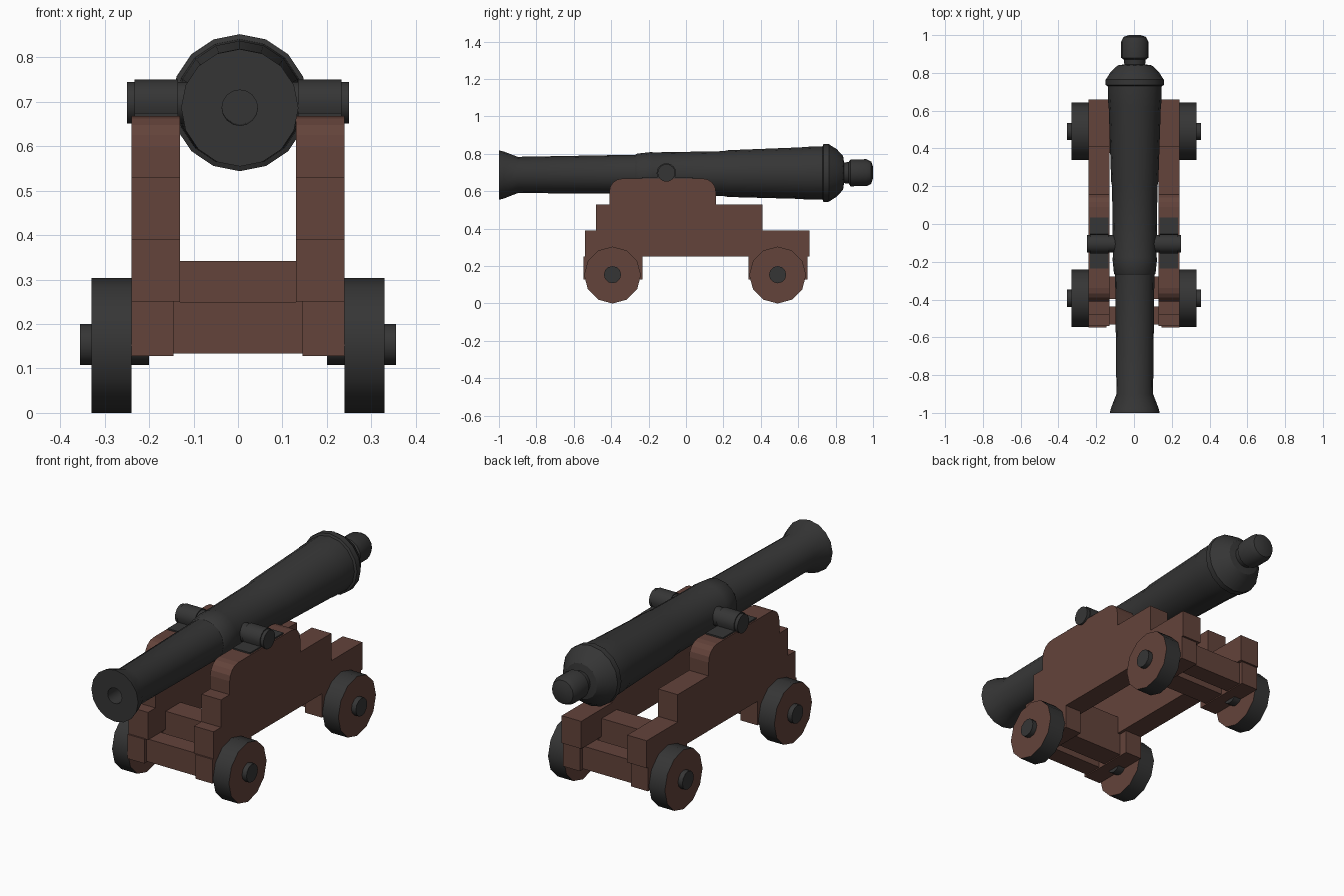
import bpy, bmesh, math
from mathutils import Matrix, Vector

if "Cube" in bpy.data.objects:
    bpy.data.objects.remove(bpy.data.objects["Cube"])


def material(name, rgb):
    m = bpy.data.materials.new(name)
    m.diffuse_color = (*rgb, 1)
    m.use_nodes = True
    m.node_tree.nodes["Principled BSDF"].inputs["Base Color"].default_value = m.diffuse_color
    return m


IRON = material("dark iron", (0.036, 0.036, 0.036))
WOOD = material("red brown wood", (0.125, 0.056, 0.043))


def finish(name, bm, mats, smooth=None):
    bmesh.ops.recalc_face_normals(bm, faces=bm.faces)
    me = bpy.data.meshes.new(name)
    bm.to_mesh(me)
    bm.free()
    ob = bpy.data.objects.new(name, me)
    bpy.context.collection.objects.link(ob)
    for m in mats:
        me.materials.append(m)
    if smooth:
        bpy.ops.object.select_all(action='DESELECT')
        ob.select_set(True)
        bpy.context.view_layer.objects.active = ob
        bpy.ops.object.shade_smooth_by_angle(angle=math.radians(smooth))
    return ob


def box(name, x, y, z, mat=WOOD):
    bm = bmesh.new()
    bmesh.ops.create_cube(bm, size=1)
    for v in bm.verts:
        v.co = [(a + b) / 2 + c * (b - a) for (a, b), c in zip((x, y, z), v.co)]
    return finish(name, bm, [mat])


def extrude_x(name, pts, x0, x1, mat, smooth=None):
    """Extrude a (y, z) outline along x."""
    bm = bmesh.new()
    face = bm.faces.new([bm.verts.new((x0, y, z)) for y, z in pts])
    ext = bmesh.ops.extrude_face_region(bm, geom=[face])
    bmesh.ops.translate(bm, vec=(x1 - x0, 0, 0),
                        verts=[g for g in ext["geom"] if isinstance(g, bmesh.types.BMVert)])
    return finish(name, bm, [mat], smooth)


def ring(y, z, r, n, a0=0, a1=360):
    """Arc points in the yz plane; a full circle leaves out its end point."""
    full = a1 - a0 == 360
    return [(y + r * math.cos(t), z + r * math.sin(t)) for t in
            (math.radians(a0 + (a1 - a0) * i / n) for i in range(n if full else n + 1))]


# barrel: lathed profile of (y, radius), from bore bottom to the rear knob
PROFILE = [(-0.6, 0), (-0.6, 0.04), (-1, 0.04), (-1, 0.132), (-0.975, 0.126), (-0.9, 0.097),
           (-0.27, 0.104), (-0.262, 0.11), (-0.185, 0.118), (-0.175, 0.116), (0.2, 0.12),
           (0.225, 0.125), (0.62, 0.138), (0.63, 0.14), (0.73, 0.143), (0.735, 0.154),
           (0.765, 0.154), (0.775, 0.146), (0.805, 0.128), (0.84, 0.09), (0.845, 0.055),
           (0.87, 0.058), (0.88, 0.072), (0.965, 0.072), (0.99, 0.06), (1, 0.03), (1, 0)]
SIDES = 16
bm = bmesh.new()
rows = []
for y, r in PROFILE:
    zc = 0.693 + 0.0065 * y
    if r == 0:
        rows.append([bm.verts.new((0.004, y, zc))] * SIDES)
    else:
        rows.append([bm.verts.new((0.004 + r * math.cos(2 * math.pi * i / SIDES), y,
                                   zc + r * math.sin(2 * math.pi * i / SIDES)))
                     for i in range(SIDES)])
for a, b in zip(rows, rows[1:]):
    for i in range(SIDES):
        j = (i + 1) % SIDES
        bm.faces.new(list(dict.fromkeys((a[i], a[j], b[j], b[i]))))
finish("barrel", bm, [IRON], 32)

# trunnion through the barrel
extrude_x("trunnion", ring(-0.105, 0.698, 0.047, 16), -0.25, 0.25, IRON, 35)

# stepped side cheek outline with a rounded top step
CHEEK = [(-0.54, 0.25), (0.66, 0.25), (0.66, 0.39), (0.41, 0.39), (0.41, 0.53), (0.16, 0.53)]
CHEEK += ring(0.09, 0.598, 0.07, 4, 0, 90) + ring(-0.34, 0.598, 0.07, 4, 90, 180)
CHEEK += [(-0.41, 0.53), (-0.48, 0.53), (-0.48, 0.39), (-0.54, 0.39)]

# iron strap over the trunnion: flat plate with an arch
STRAP = [(-0.235, 0.66), (0.035, 0.66), (0.035, 0.675)]
STRAP += ring(-0.105, 0.698, 0.052, 10, -26, 206) + [(-0.235, 0.675)]

AXLES = {"front": (-0.393, -1), "rear": (0.49, 1)}
for side, s in (("left", -1), ("right", 1)):
    extrude_x(side + "_cheek", CHEEK, s * 0.13, s * 0.24, WOOD)
    extrude_x(side + "_trunnion_strap", STRAP, s * 0.135, s * 0.233, IRON, 30)
    for end, (yc, d) in AXLES.items():
        # axle end block, wheel and hub
        xs = sorted((s * 0.145, s * 0.24))
        box(f"{end}_{side}_axle_block", xs, (yc - 0.155, yc + 0.16), (0.128, 0.252))
        wheel = extrude_x(f"{end}_{side}_wheel", ring(yc, 0.152, 0.152, 12),
                          s * 0.24, s * 0.33, WOOD, 35)
        wheel.data.materials.append(IRON)
        for p in wheel.data.polygons:  # iron tyre round the rim
            p.material_index = 0 if abs(p.normal.x) > 0.5 else 1
        extrude_x(f"{end}_{side}_hub", ring(yc, 0.154, 0.046, 12),
                  s * 0.2, s * 0.355, IRON, 35)

# cross beams: outer low beam and inner taller beam at each axle
for end, (yc, d) in AXLES.items():
    box(end + "_outer_beam", (-0.15, 0.15), sorted((yc + d * 0.045, yc + d * 0.14)), (0.134, 0.25))
    box(end + "_inner_beam", (-0.15, 0.15), sorted((yc - d * 0.115, yc + d * 0.005)), (0.134, 0.25))
    box(end + "_transom", (-0.135, 0.135), sorted((yc - d * 0.115, yc + d * 0.005)), (0.25, 0.342))
